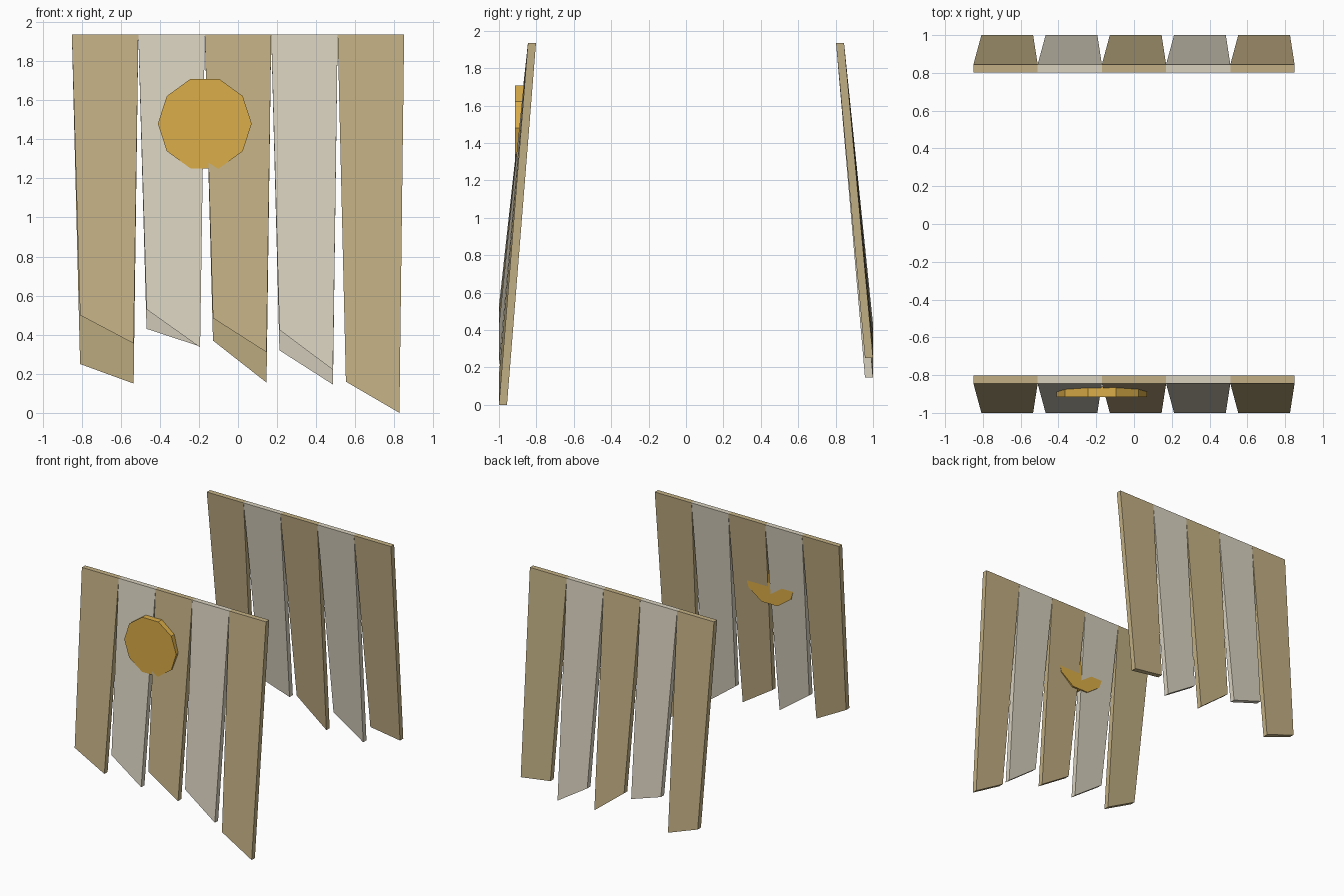
import bpy, bmesh, math

if "Cube" in bpy.data.objects:
    bpy.data.objects.remove(bpy.data.objects["Cube"])

def material(name, rgb):
    m = bpy.data.materials.new(name)
    m.diffuse_color = (*rgb, 1)
    m.use_nodes = True
    m.node_tree.nodes["Principled BSDF"].inputs["Base Color"].default_value = m.diffuse_color
    return m

TAN = material("tan_cloth", (0.54, 0.43, 0.23))
CREAM = material("cream_cloth", (0.69, 0.64, 0.52))
GOLD = material("gold", (0.71, 0.42, 0.065))

TOP_Z, TOP_Y, LOW_Y, THICK, PITCH = 1.935, 0.845, 1.0, 0.043, 0.34

def strip(name, i, side, z_left, z_right, mat):
    """Tapered hanging strip with a slanted hem; side is -1 front, +1 back."""
    x0 = -0.85 + PITCH * i
    # hem is narrower than the top edge
    a, b = x0 + 0.042, x0 + 0.316
    outline = [(x0, TOP_Y, TOP_Z), (x0 + PITCH, TOP_Y, TOP_Z),
               (b, LOW_Y, z_right), (a, LOW_Y, z_left)]
    bm = bmesh.new()
    outer = [bm.verts.new((x, side * y, z)) for x, y, z in outline]
    inner = [bm.verts.new((x, side * (y - THICK), z)) for x, y, z in outline]
    bm.faces.new(outer)
    bm.faces.new(inner[::-1])
    for k in range(4):
        n = (k + 1) % 4
        bm.faces.new((outer[k], inner[k], inner[n], outer[n]))
    bmesh.ops.recalc_face_normals(bm, faces=bm.faces)
    me = bpy.data.meshes.new(name)
    bm.to_mesh(me)
    bm.free()
    me.materials.append(mat)
    bpy.context.collection.objects.link(bpy.data.objects.new(name, me))

# Hem heights (left, right) of each strip
hems = {
    "front": (-1, [(0.5, 0.355), (0.53, 0.335), (0.485, 0.31), (0.425, 0.22), (0.16, 0.0)]),
    "back": (1, [(0.25, 0.15), (0.43, 0.34), (0.37, 0.155), (0.32, 0.145), (0.29, 0.25)]),
}
for label, (side, rows) in hems.items():
    for i, (zl, zr) in enumerate(rows):
        strip(f"{label}_strip_{i + 1}", i, side, zl, zr, CREAM if i % 2 else TAN)

# Round ornament set into the front strips
bpy.ops.mesh.primitive_cylinder_add(vertices=10, radius=0.24, depth=0.055,
                                    location=(-0.17, -0.8875, 1.48),
                                    rotation=(math.pi / 2, 0, 0))
disc = bpy.context.object
disc.name = "medallion"
# turn so that a corner points sideways and the top is flat
for v in disc.data.vertices:
    x, y = v.co.x, v.co.y
    v.co.x, v.co.y = y, x
disc.data.flip_normals()
disc.data.materials.append(GOLD)
